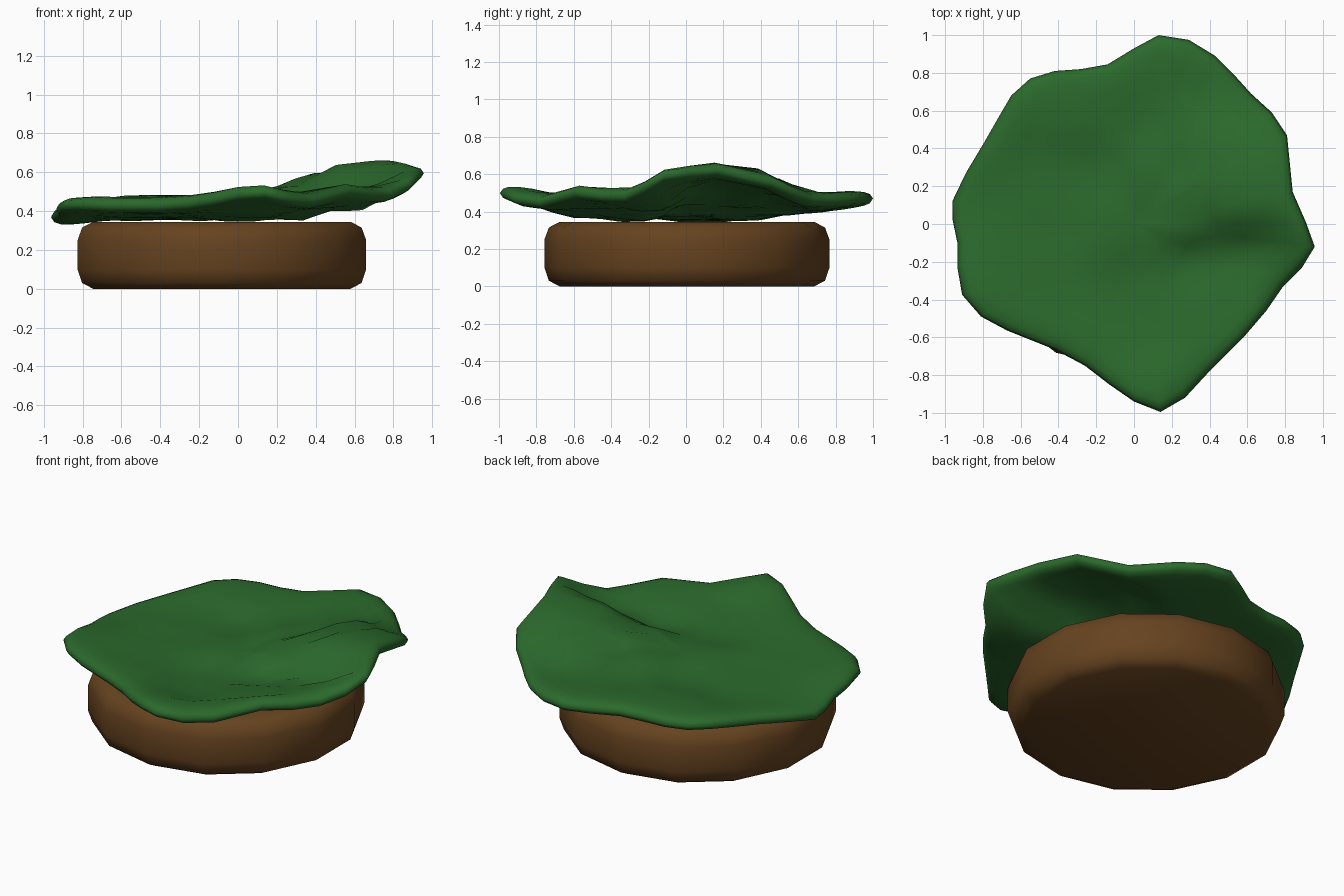
import bpy, bmesh, math

if "Cube" in bpy.data.objects:
    bpy.data.objects.remove(bpy.data.objects["Cube"])


def material(name, rgb):
    m = bpy.data.materials.new(name)
    m.diffuse_color = (*rgb, 1)
    m.use_nodes = True
    m.node_tree.nodes["Principled BSDF"].inputs["Base Color"].default_value = m.diffuse_color
    return m


def finish(name, bm, mat, angle):
    bmesh.ops.recalc_face_normals(bm, faces=bm.faces)
    me = bpy.data.meshes.new(name)
    bm.to_mesh(me)
    bm.free()
    ob = bpy.data.objects.new(name, me)
    bpy.context.collection.objects.link(ob)
    me.materials.append(mat)
    bpy.ops.object.select_all(action='DESELECT')
    ob.select_set(True)
    bpy.context.view_layer.objects.active = ob
    bpy.ops.object.shade_smooth_by_angle(angle=math.radians(angle))
    return ob


def skin(bm, rings):
    # join consecutive closed loops of vertices with quads
    for a, b in zip(rings, rings[1:]):
        n = len(a)
        for i in range(n):
            j = (i + 1) % n
            bm.faces.new((a[i], a[j], b[j], b[i]))


# patty: 14-sided disc with rounded edges
SIDES = 14
profile = [(0.68, 0), (0.738, 0.03), (0.762, 0.10), (0.762, 0.25), (0.738, 0.315), (0.68, 0.345)]
bm = bmesh.new()
rings = []
for r, z in profile:
    angles = [math.pi / 2 + 2 * math.pi * i / SIDES for i in range(SIDES)]
    rings.append([bm.verts.new((-0.083 + r * math.cos(a), 0.005 + r * math.sin(a), z)) for a in angles])
skin(bm, rings)
bm.faces.new(rings[0])
bm.faces.new(rings[-1])
finish("patty", bm, material("brown", (0.132, 0.056, 0.014)), 60)

# lettuce leaf: wavy rim (x, y, middle height) and inner folds
rim = [(.957, -.12, .60), (.91, .01, .61), (.84, .17, .625), (.81, .47, .56), (.73, .59, .50),
       (.62, .69, .46), (.53, .79, .46), (.43, .89, .465), (.29, .975, .47), (.13, 1, .47),
       (0, .93, .455), (-.14, .845, .445), (-.28, .82, .44), (-.42, .81, .44), (-.55, .77, .44),
       (-.65, .68, .44), (-.72, .56, .425), (-.80, .42, .41), (-.89, .27, .39), (-.962, .12, .365),
       (-.96, .02, .375), (-.935, -.10, .395), (-.935, -.23, .415), (-.91, -.375, .43),
       (-.81, -.49, .435), (-.67, -.565, .43), (-.42, -.665, .43), (-.26, -.75, .44),
       (-.13, -.85, .46), (0, -.94, .49), (.14, -.995, .50), (.27, -.92, .465), (.39, -.79, .45),
       (.58, -.60, .505), (.70, -.46, .485), (.79, -.33, .48), (.89, -.23, .53)]
folds = [(0, 0, .42), (-.5, 0, .40), (-.55, .3, .395), (-.5, -.3, .41), (0, .5, .425), (.35, .7, .45),
         (.1, -.55, .41), (.02, -.3, .39), (.3, -.22, .395), (.6, -.18, .44), (.76, -.17, .50),
         (.25, .02, .48), (.4, .2, .55), (.57, .13, .605), (.75, .12, .62), (.68, .32, .595),
         (.5, .42, .54), (.45, -.45, .46), (.2, .32, .465), (-.2, .3, .395), (-.35, .6, .435)]


def height(x, y):
    # smooth distance-weighted blend of the control heights
    total = weight = 0
    for px, py, pz in rim + folds:
        w = 1 / ((x - px) ** 2 + (y - py) ** 2 + 0.005) ** 2
        total += w * pz
        weight += w
    return total / weight


STEPS = [0.12, 0.24, 0.36, 0.48, 0.6, 0.72, 0.82, 0.9, 0.95, 0.983]
HALF = 0.046
bm = bmesh.new()


def ring(s, side):
    t = side * HALF * math.sqrt(1 - s ** 20)
    return [bm.verts.new((x * s, y * s, height(x * s, y * s) + t)) for x, y, z in rim]


top = [ring(s, 1) for s in STEPS]
edge = [ring(1, 1)]
bottom = [ring(s, -1) for s in reversed(STEPS)]
skin(bm, top + edge + bottom)
for loop, side in ((top[0], 1), (bottom[-1], -1)):
    c = bm.verts.new((0, 0, height(0, 0) + side * HALF))
    for i in range(len(loop)):
        bm.faces.new((loop[i], loop[i - 1], c))
finish("lettuce_leaf", bm, material("leaf green", (0.024, 0.143, 0.025)), 180)
